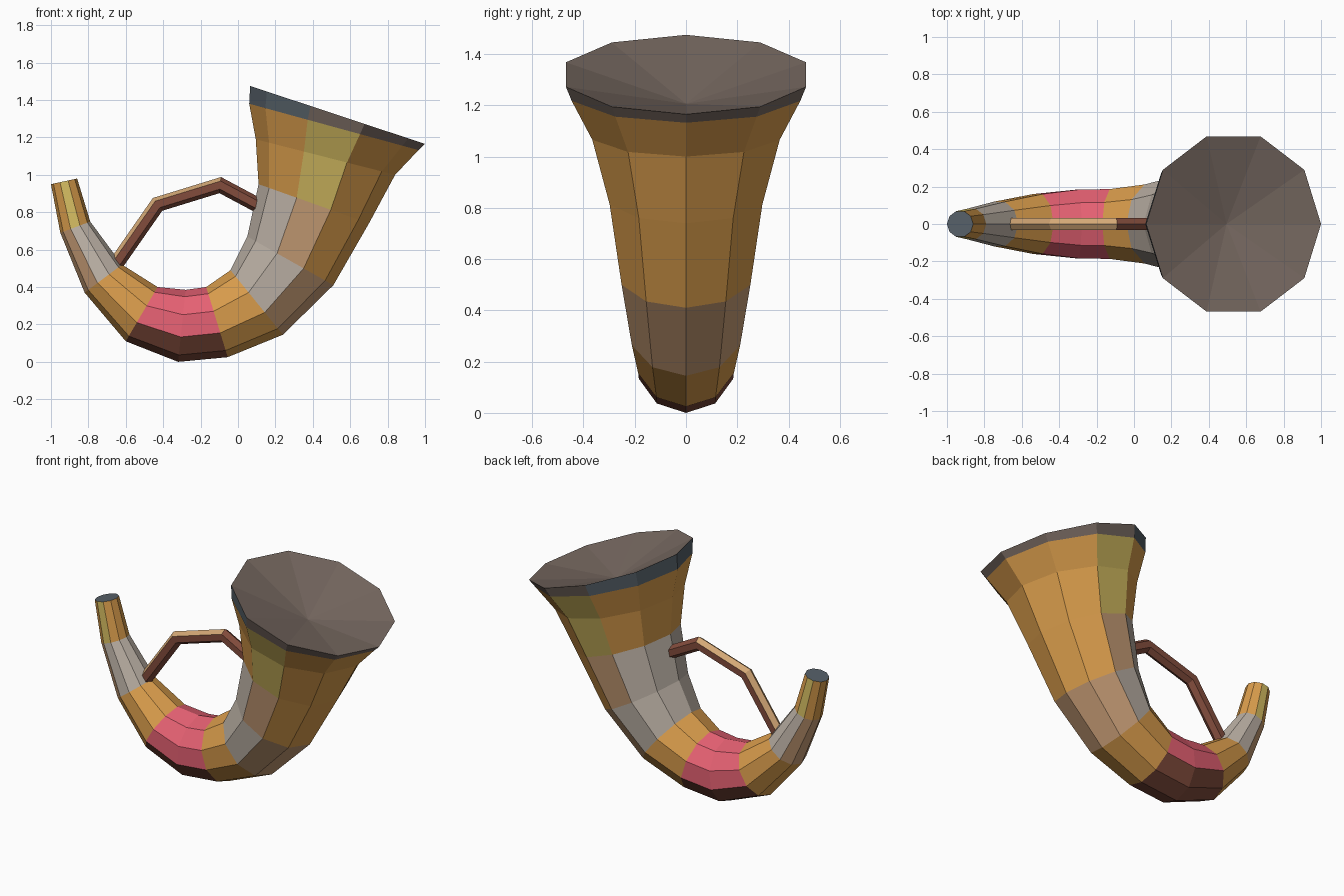
import bpy, bmesh, math
from mathutils import Vector

if "Cube" in bpy.data.objects:
    bpy.data.objects.remove(bpy.data.objects["Cube"])


def lin(c):
    c /= 255
    return c / 12.92 if c <= 0.04045 else ((c + 0.055) / 1.055) ** 2.4


def material(name, r, g, b):
    m = bpy.data.materials.new(name)
    m.diffuse_color = (lin(r), lin(g), lin(b), 1)
    m.use_nodes = True
    m.node_tree.nodes["Principled BSDF"].inputs["Base Color"].default_value = m.diffuse_color
    return m


MATS = [material(*a) for a in (
    ("orange", 218, 157, 76), ("cream", 190, 179, 167), ("tan", 198, 156, 117),
    ("pink", 230, 97, 115), ("red_brown", 130, 76, 60), ("yellow", 212, 188, 97),
    ("slate", 86, 96, 104), ("grey_brown", 118, 104, 96), ("light_wood", 212, 168, 118))]
ORANGE, CREAM, TAN, PINK, RED_BROWN, YELLOW, SLATE, GREY_BROWN, LIGHT_WOOD = range(9)


def finish(name, bm):
    bmesh.ops.recalc_face_normals(bm, faces=bm.faces)
    me = bpy.data.meshes.new(name)
    bm.to_mesh(me)
    bm.free()
    for m in MATS:
        me.materials.append(m)
    ob = bpy.data.objects.new(name, me)
    bpy.context.collection.objects.link(ob)


def loft(rings, colour):
    """Join rings of points; colour(segment, side) gives each face's material."""
    bm = bmesh.new()
    vs = [[bm.verts.new(p) for p in r] for r in rings]
    n = len(vs[0])
    for s in range(len(vs) - 1):
        for k in range(n):
            j = (k + 1) % n
            f = bm.faces.new((vs[s][k], vs[s][j], vs[s + 1][j], vs[s + 1][k]))
            f.material_index = colour(s, k)
    return bm, vs


# Horn: each ring is a decagon spanning (outer x, z) to (inner x, z)
SPANS = [(-1.0, .95, -.86, .98), (-.95, .69, -.79, .75), (-.82, .37, -.62, .52),
         (-.60, .11, -.43, .40), (-.32, 0, -.28, .385), (-.055, .025, -.17, .40),
         (.24, .145, -.04, .49), (.51, .41, .05, .67), (.70, .74, .11, .95),
         (.84, 1.0, .095, 1.19), (.965, 1.132, .06, 1.38), (1.0, 1.165, .065, 1.475)]


def horn_ring(ox, oz, ix, iz):
    c = Vector(((ox + ix) / 2, 0, (oz + iz) / 2))
    u = Vector((ox, 0, oz)) - c
    return [c + u * math.cos(a) + Vector((0, u.length * math.sin(a), 0))
            for a in (math.tau * k / 10 for k in range(10))]


def horn_colour(seg, k):
    side = min(k, 9 - k)          # 0 = outer curve, 2 = flank, 4 = inner curve
    if seg in (0, 8, 9):
        return YELLOW if side == 2 else ORANGE
    if seg in (1, 6):
        return CREAM if side >= 2 else TAN
    if seg in (3, 4):
        return PINK if side >= 2 else RED_BROWN
    if seg == 7:
        return (ORANGE, ORANGE, TAN, CREAM, CREAM)[side]
    if seg == 10:
        return SLATE if side >= 3 else GREY_BROWN
    return ORANGE


bm, vs = loft([horn_ring(*s) for s in SPANS], horn_colour)
bm.faces.new(vs[0]).material_index = SLATE
# Sunken cone closing the mouth
ox, oz, ix, iz = SPANS[-1]
axis = Vector((iz - oz, 0, ox - ix)).normalized()
centre = bm.verts.new(Vector(((ox + ix) / 2, 0, (oz + iz) / 2)) - axis * 0.12)
for k in range(10):
    f = bm.faces.new((vs[-1][k], vs[-1][(k + 1) % 10], centre))
    f.material_index = GREY_BROWN
finish("horn", bm)

# Handle: six-sided bar bent over the curve of the horn, mitred at the bends
PATH = [Vector((x, 0, z)) for x, z in
        ((-.665, .505), (-.43, .842), (-.095, .945), (.13, .825))]
rings = []
for i, p in enumerate(PATH):
    normals = [Vector((a.z - b.z, 0, b.x - a.x)).normalized()
               for a, b in zip(PATH, PATH[1:])][max(i - 1, 0):i + 1]
    n = sum(normals, Vector()).normalized()
    n = n / n.dot(normals[0])
    rings.append([p + n * 0.04 * math.cos(a) + Vector((0, 0.038 * math.sin(a), 0))
                  for a in (math.tau * k / 6 for k in range(6))])
bm, vs = loft(rings, lambda s, k: LIGHT_WOOD if s < 2 and k in (0, 5) else RED_BROWN)
for end in (vs[0], vs[-1]):
    bm.faces.new(end).material_index = RED_BROWN
finish("handle", bm)
